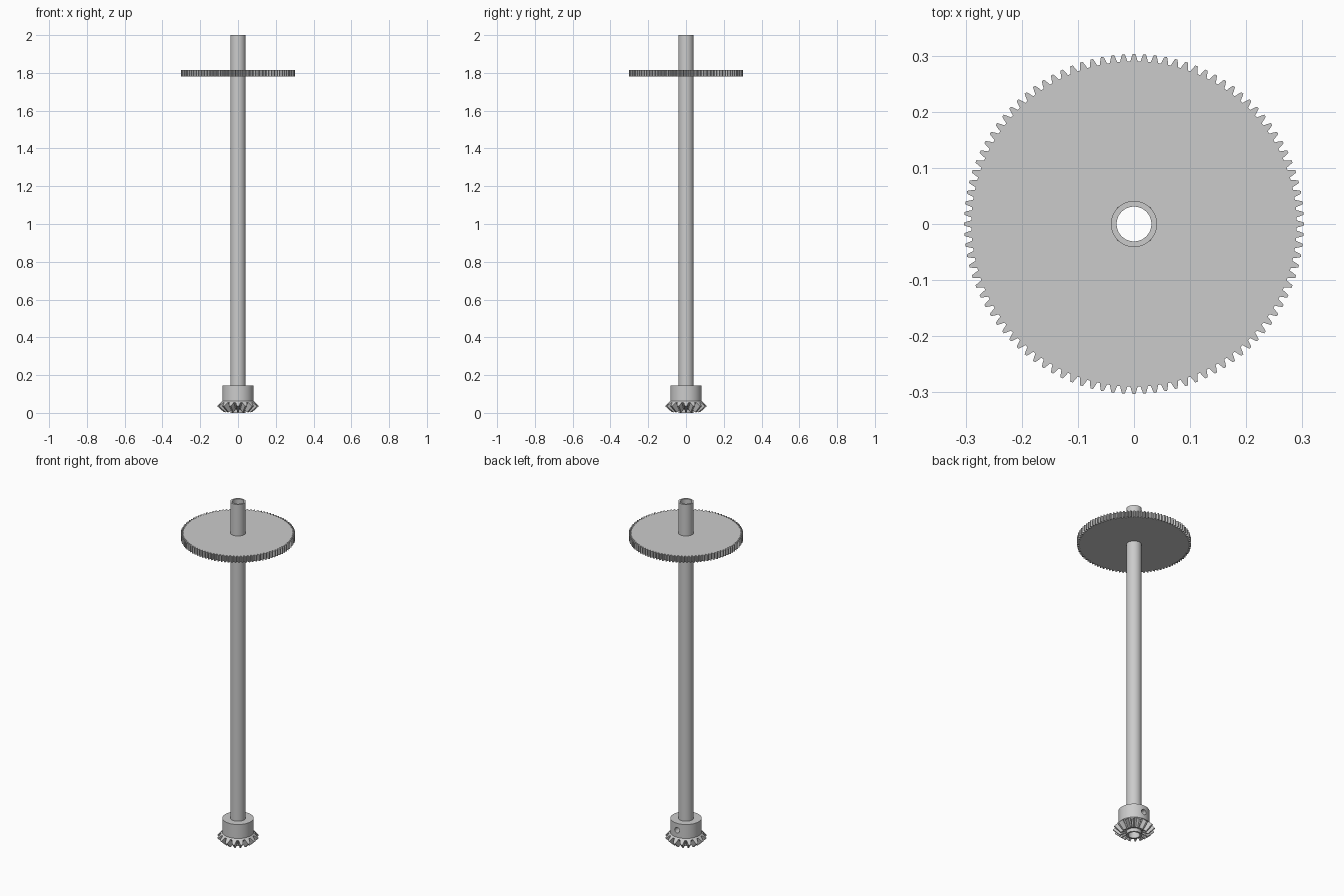
import bpy, bmesh, math

cube = bpy.data.objects.get("Cube")
if cube:
    bpy.data.objects.remove(cube, do_unlink=True)

steel = bpy.data.materials.new("grey_steel")
steel.use_nodes = True
GREY = (0.6, 0.6, 0.6, 1)
steel.diffuse_color = GREY
steel.node_tree.nodes["Principled BSDF"].inputs["Base Color"].default_value = GREY

# One tooth: position within the pitch, and height from root (0) to tip (1)
TOOTH = [(-0.36, 0), (-0.25, 0.5), (-0.12, 1), (0.12, 1), (0.25, 0.5), (0.36, 0)]


def tooth_steps(count):
    return [(math.tau * (i + p) / count, h) for i in range(count) for p, h in TOOTH]


def round_steps(count):
    return [(math.tau * i / count, 0) for i in range(count)]


def revolve(name, steps, root, tip=None):
    """Sweep a closed (radius, z) profile round z, blending root to tip."""
    tip = tip or root
    bm = bmesh.new()
    rings = []
    for angle, h in steps:
        ring = []
        for (r0, z0), (r1, z1) in zip(root, tip):
            r, z = r0 + (r1 - r0) * h, z0 + (z1 - z0) * h
            ring.append(bm.verts.new((r * math.cos(angle), r * math.sin(angle), z)))
        rings.append(ring)
    n = len(root)
    for a, b in zip(rings, rings[1:] + rings[:1]):
        for j in range(n):
            k = (j + 1) % n
            bm.faces.new((a[j], b[j], b[k], a[k]))
    bmesh.ops.recalc_face_normals(bm, faces=bm.faces)
    mesh = bpy.data.meshes.new(name)
    bm.to_mesh(mesh)
    bm.free()
    mesh.materials.append(steel)
    obj = bpy.data.objects.new(name, mesh)
    bpy.context.collection.objects.link(obj)
    return obj


BORE, SHAFT = 0.031, 0.041

# Hollow shaft
shaft = revolve("shaft", round_steps(48),
                [(BORE, 0), (SHAFT, 0), (SHAFT, 2), (BORE, 2)])

# Large flat spur gear
low, high = 1.78, 1.816
spur = revolve("spur_gear", tooth_steps(100),
               [(SHAFT, low), (0.29, low), (0.29, high), (SHAFT, high)],
               [(SHAFT, low), (0.303, low), (0.303, high), (SHAFT, high)])

# Bevel gear with its teeth facing down and outwards
bevel = revolve("bevel_gear", tooth_steps(16),
                [(SHAFT, 0.02), (0.052, 0.02), (0.09, 0.056), (0.08, 0.066), (SHAFT, 0.066)],
                [(SHAFT, 0.02), (0.074, 0.003), (0.111, 0.036), (0.08, 0.066), (SHAFT, 0.066)])

# Hub collar with a set screw hole at the back
hub = revolve("hub", round_steps(64),
              [(SHAFT, 0.06), (0.083, 0.06), (0.083, 0.145), (SHAFT, 0.145)])
bpy.ops.mesh.primitive_cylinder_add(vertices=24, radius=0.016, depth=0.1,
                                    location=(0, 0.09, 0.105),
                                    rotation=(math.pi / 2, 0, 0))
cutter = bpy.context.object
cutter.name = "screw_hole_cutter"
cutter.hide_render = True
cut = hub.modifiers.new("screw_hole", "BOOLEAN")
cut.operation = "DIFFERENCE"
cut.solver = "EXACT"
cut.object = cutter
bpy.context.view_layer.update()
graph = bpy.context.evaluated_depsgraph_get()
drilled = bpy.data.meshes.new_from_object(hub.evaluated_get(graph))
hub.modifiers.clear()
hub.data = drilled
bpy.data.objects.remove(cutter, do_unlink=True)

# Smooth round walls, crisp edges
bpy.ops.object.select_all(action="DESELECT")
for part in (shaft, spur, bevel, hub):
    part.select_set(True)
bpy.context.view_layer.objects.active = shaft
bpy.ops.object.shade_smooth_by_angle(angle=math.radians(25))
